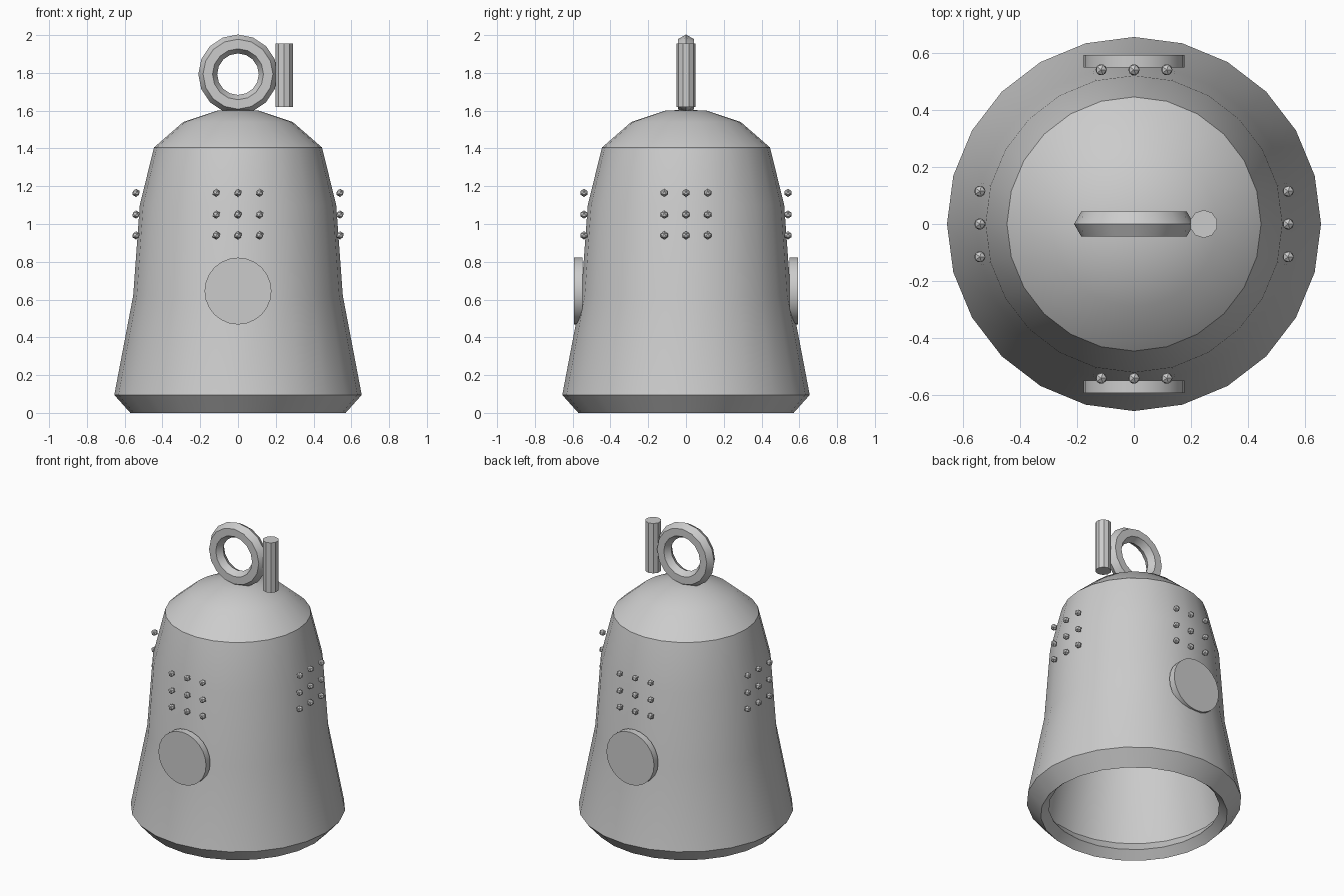
import bpy, bmesh, math
from mathutils import Matrix, Vector

if "Cube" in bpy.data.objects:
    bpy.data.objects.remove(bpy.data.objects["Cube"])

grey = bpy.data.materials.new("metal_grey")
grey.diffuse_color = (0.6, 0.6, 0.6, 1)
grey.use_nodes = True
grey.node_tree.nodes["Principled BSDF"].inputs["Base Color"].default_value = grey.diffuse_color


def finish(ob, name, smooth=True):
    ob.name = ob.data.name = name
    ob.data.materials.append(grey)
    if smooth:
        bpy.ops.object.select_all(action='DESELECT')
        ob.select_set(True)
        bpy.context.view_layer.objects.active = ob
        bpy.ops.object.shade_smooth_by_angle(angle=math.radians(30))
    return ob


def from_bmesh(bm, name, smooth=True):
    bmesh.ops.recalc_face_normals(bm, faces=bm.faces)
    me = bpy.data.meshes.new(name)
    bm.to_mesh(me)
    bm.free()
    ob = bpy.data.objects.new(name, me)
    bpy.context.collection.objects.link(ob)
    return finish(ob, name, smooth)


# Bell shell: one closed profile, outer wall up to the crown, inner wall back down
outer = [(0.57, 0), (0.655, 0.095), (0.555, 0.62), (0.52, 1.10),
         (0.445, 1.405), (0.29, 1.54), (0.11, 1.60), (0, 1.605)]
inner = [(0, 1.535), (0.09, 1.53), (0.25, 1.475), (0.38, 1.36),
         (0.45, 1.085), (0.485, 0.61), (0.57, 0.12), (0.52, 0.05)]
profile = outer + inner
bm = bmesh.new()
vs = [bm.verts.new((r, 0, z)) for r, z in profile]
edges = [bm.edges.new((vs[i], vs[(i + 1) % len(vs)]))
         for i in range(len(vs)) if i != len(outer) - 1]
bmesh.ops.spin(bm, geom=vs + edges, axis=(0, 0, 1), cent=(0, 0, 0),
               angle=2 * math.pi, steps=24, use_merge=True)
bmesh.ops.remove_doubles(bm, verts=bm.verts, dist=0.0005)
from_bmesh(bm, "bell_shell")

# Round plates on front and back
for side, name in ((-1, "front_plate"), (1, "back_plate")):
    bpy.ops.mesh.primitive_cylinder_add(vertices=24, radius=0.177, depth=0.045,
                                        location=(0, side * 0.57, 0.645),
                                        rotation=(math.pi / 2, 0, 0))
    finish(bpy.context.object, name)

# Three by three stud grids on all four sides
for k, name in enumerate(("front", "right", "back", "left")):
    bm = bmesh.new()
    turn = Matrix.Rotation(k * math.pi / 2, 3, 'Z')
    for x in (-0.115, 0, 0.115):
        for z in (0.94, 1.05, 1.165):
            bmesh.ops.create_icosphere(bm, subdivisions=1, radius=0.022,
                                       matrix=Matrix.Translation(turn @ Vector((x, -0.54, z))))
    from_bmesh(bm, name + "_studs", smooth=False)

# Hanging ring with six-sided section
bpy.ops.mesh.primitive_torus_add(major_segments=16, minor_segments=6,
                                 major_radius=0.16, minor_radius=0.05,
                                 location=(0, 0, 1.793), rotation=(math.pi / 2, 0, 0))
finish(bpy.context.object, "hanging_ring")

# Upright pin beside the ring
bpy.ops.mesh.primitive_cylinder_add(vertices=10, radius=0.049, depth=0.335,
                                    location=(0.244, 0, 1.788))
finish(bpy.context.object, "ring_pin")
